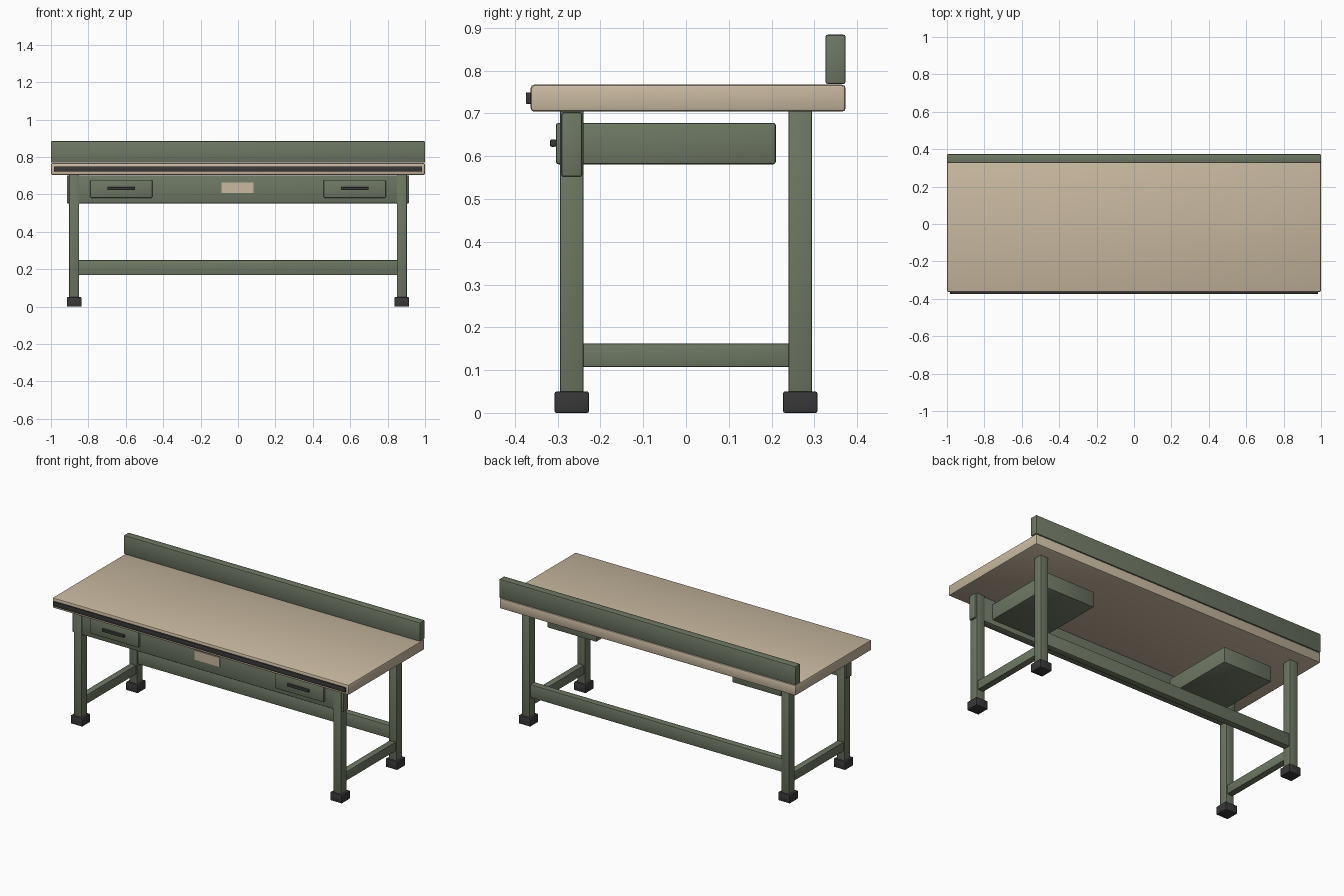
import bpy

cube = bpy.data.objects.get("Cube")
if cube:
    bpy.data.objects.remove(cube, do_unlink=True)


def material(name, rgb):
    mat = bpy.data.materials.new(name)
    mat.use_nodes = True
    mat.diffuse_color = (*rgb, 1)
    mat.node_tree.nodes["Principled BSDF"].inputs["Base Color"].default_value = (*rgb, 1)
    return mat


GREEN = material("sage green paint", (0.155, 0.185, 0.125))
WOOD = material("pale wood", (0.58, 0.48, 0.35))
BLACK = material("black rubber", (0.04, 0.04, 0.042))


def box(name, mat, x, y, z, bevel=0.005, segments=2):
    """Bevelled box from (low, high) ranges on each axis."""
    bpy.ops.mesh.primitive_cube_add(size=1, location=[sum(r) / 2 for r in (x, y, z)])
    obj = bpy.context.object
    obj.name = name
    obj.scale = [r[1] - r[0] for r in (x, y, z)]
    bpy.ops.object.transform_apply(location=False, rotation=False, scale=True)
    obj.data.materials.append(mat)
    if bevel:
        mod = obj.modifiers.new("Rounded edges", "BEVEL")
        mod.width = bevel
        mod.segments = segments
        bpy.ops.object.modifier_apply(modifier=mod.name)
        bpy.ops.object.shade_smooth_by_angle()
    return obj


def span(centre, width):
    return centre - width / 2, centre + width / 2


# Worktop, front bumper and backboard
box("worktop", WOOD, (-1, 1), (-0.363, 0.373), (0.704, 0.767), 0.008)
box("front_bumper", BLACK, (-0.985, 0.985), (-0.374, -0.362), (0.722, 0.749), 0.002)
box("backboard", GREEN, (-1, 1), (0.326, 0.373), (0.769, 0.884))

# Apron and plain label plate
box("front_apron", GREEN, (-0.915, 0.915), (-0.291, -0.243), (0.552, 0.702))
box("label_plate", WOOD, (-0.087, 0.083), (-0.296, -0.29), (0.607, 0.664), 0)

# Rear stretcher
box("rear_stretcher", GREEN, (-0.86, 0.86), (0.247, 0.288), (0.168, 0.248), 0.004)

for side, sx in (("left", 1), ("right", -1)):
    # Legs with rubber feet
    for end, sy in (("front", -1), ("rear", 1)):
        cx, cy = 0.876 * sx, 0.267 * sy
        box(f"{end}_{side}_leg", GREEN, span(cx, 0.054), span(cy, 0.056), (0.04, 0.706), 0.004)
        box(f"{end}_{side}_foot", BLACK, span(cx, 0.079), span(cy, 0.08), (0, 0.05), 0.004)

    # Side stretcher between the legs
    box(f"{side}_side_stretcher", GREEN, span(0.876 * sx, 0.04), (-0.25, 0.25), (0.107, 0.162), 0.003)

    # Drawer and pull
    cx = 0.624 * sx
    box(f"{side}_drawer", GREEN, span(cx, 0.332), (-0.304, 0.21), (0.581, 0.678), 0.006)
    box(f"{side}_drawer_pull", BLACK, span(cx, 0.148), (-0.318, -0.303), (0.622, 0.639), 0.004)
